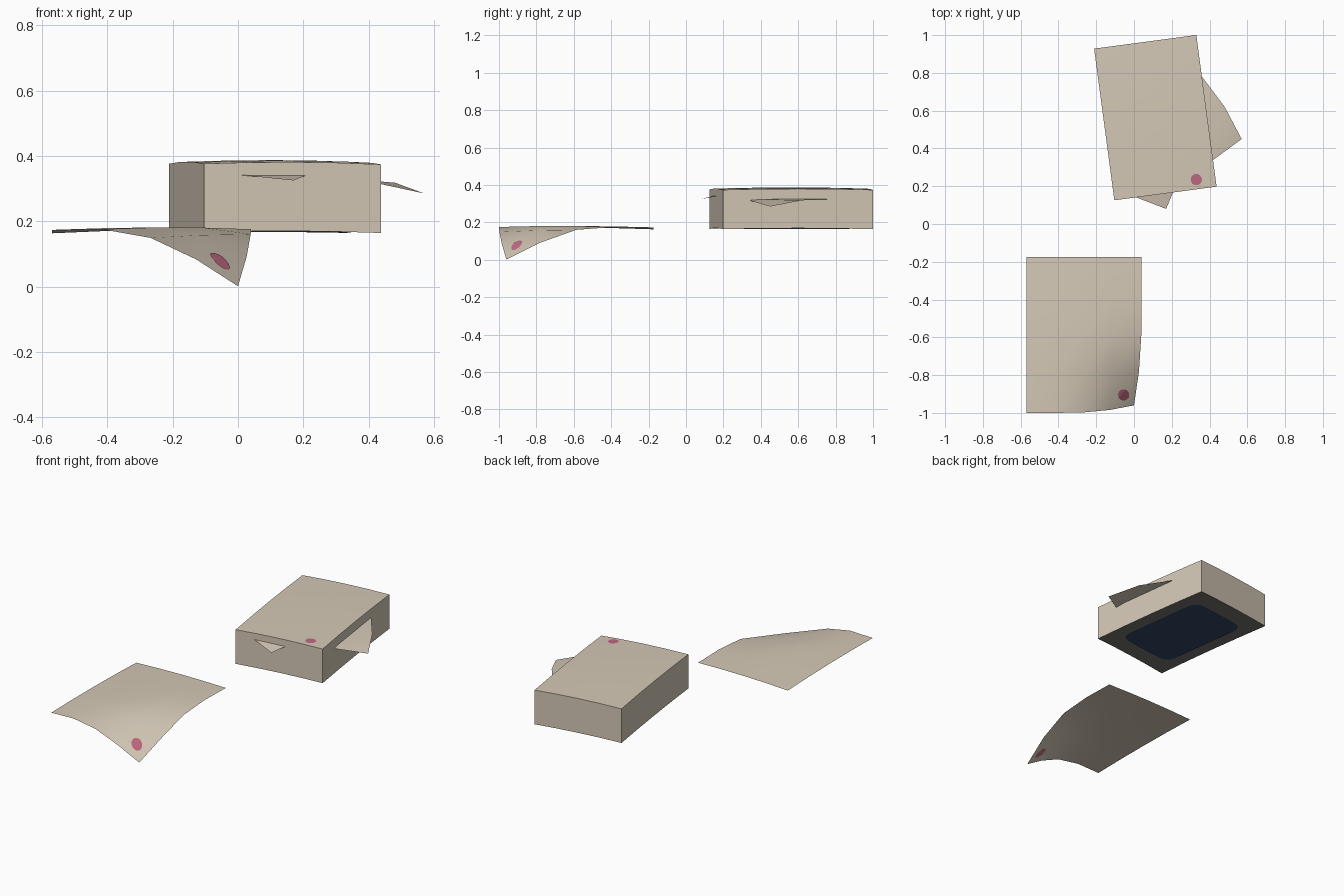
import bpy, bmesh, math
from mathutils import Vector, Matrix
from mathutils.bvhtree import BVHTree

if "Cube" in bpy.data.objects:
    bpy.data.objects.remove(bpy.data.objects["Cube"])


def material(name, rgb):
    m = bpy.data.materials.new(name)
    m.diffuse_color = (*rgb, 1)
    m.use_nodes = True
    m.node_tree.nodes["Principled BSDF"].inputs["Base Color"].default_value = m.diffuse_color
    return m


TAN = material("paper tan", (0.66, 0.58, 0.47))
PINK = material("dusty pink", (0.53, 0.14, 0.22))
NAVY = material("navy", (0.03, 0.06, 0.13))
GREY = material("dark grey", (0.17, 0.165, 0.16))


def finish(name, bm, mats, smooth=True):
    me = bpy.data.meshes.new(name)
    bm.to_mesh(me)
    bm.free()
    ob = bpy.data.objects.new(name, me)
    bpy.context.collection.objects.link(ob)
    for m in mats:
        me.materials.append(m)
    if smooth:
        bpy.ops.object.select_all(action='DESELECT')
        ob.select_set(True)
        bpy.context.view_layer.objects.active = ob
        bpy.ops.object.shade_smooth_by_angle(angle=math.radians(35))
    return ob


def grid(bm, n, fn):
    """n x n quads from fn(u, v), u and v in 0..1; returns the vertex rows."""
    rows = [[bm.verts.new(fn(i / n, j / n)) for i in range(n + 1)] for j in range(n + 1)]
    for j in range(n):
        for i in range(n):
            bm.faces.new((rows[j][i], rows[j][i + 1], rows[j + 1][i + 1], rows[j + 1][i]))
    return rows


def border(rows):
    n = len(rows) - 1
    return ([rows[0][i] for i in range(n)] + [rows[j][n] for j in range(n)]
            + [rows[n][i] for i in range(n, 0, -1)] + [rows[j][0] for j in range(n, 0, -1)])


def plate(name, tree, outline, mat, up, lift):
    """Thin marking draped on a surface: concentric rings cast along z."""
    bm = bmesh.new()
    c = sum(outline, Vector((0, 0))) / len(outline)

    def drop(p):
        hit = tree.ray_cast(Vector((p.x, p.y, 2 * up)), Vector((0, 0, -up)))[0]
        return bm.verts.new((p.x, p.y, hit.z + up * lift))

    centre = drop(c)
    rings = [[drop(c + (p - c) * s) for p in outline] for s in (0.4, 0.7, 1)]
    n = len(outline)
    for k in range(n):
        l = (k + 1) % n
        bm.faces.new((centre, rings[0][k], rings[0][l]))
        for a, b in zip(rings, rings[1:]):
            bm.faces.new((a[k], b[k], b[l], a[l]))
    if up < 0:
        bmesh.ops.reverse_faces(bm, faces=bm.faces[:])
    return finish(name, bm, [mat], False)


def circle(x, y, r, n=14):
    return [Vector((x + r * math.cos(2 * math.pi * k / n),
                    y + r * math.sin(2 * math.pi * k / n))) for k in range(n)]


# Loose sheet with one drooping corner
def sheet_point(u, v):
    w = 1 - v
    s = max(0, 0.9 * u + w - 1.3) / 0.6
    x, y = 2 * u - 1, 2 * v - 1
    z = 0.183 - 0.006 * (x * x + y * y) - 0.008 * (1 - u) * v - 0.17 * s ** 1.3
    cx = -0.57 + 0.61 * u - 0.04 * s ** 2
    return (cx, -1 + 0.825 * v + 0.04 * s ** 2, max(0, z))


bm = bmesh.new()
grid(bm, 4, sheet_point)
tree = BVHTree.FromBMesh(bm)
finish("loose_sheet", bm, [TAN])
for nm, up in (("sheet_spot_top", 1), ("sheet_spot_under", -1)):
    plate(nm, tree, circle(-0.055, -0.905, 0.03), PINK, up, 0.004)

# Turned stack of sheets, gently domed, with grey underside
TURN = Matrix.Translation((0.113, 0.563, 0)) @ Matrix.Rotation(math.radians(7.6), 4, 'Z')


def stack_point(base, dome):
    def fn(u, v):
        x, y = 2 * u - 1, 2 * v - 1
        return TURN @ Vector((0.273 * x, 0.405 * y, base - dome * (x * x + y * y) - 0.001 * x))
    return fn


bm = bmesh.new()
top = border(grid(bm, 4, stack_point(0.387, 0.006)))
low = border(grid(bm, 4, stack_point(0.175, 0.005)))
for k in range(len(top)):
    l = (k + 1) % len(top)
    bm.faces.new((low[k], low[l], top[l], top[k]))
bmesh.ops.recalc_face_normals(bm, faces=bm.faces[:])
for f in bm.faces:
    f.material_index = 1 if f.normal.z < -0.7 else 0
tree = BVHTree.FromBMesh(bm)
finish("sheet_stack", bm, [TAN, GREY])
plate("stack_spot", tree, circle(0.33, 0.235, 0.03), PINK, 1, 0.003)

# Rounded navy panel under the stack
panel = []
for q, (sx, sy) in enumerate(((1, 1), (-1, 1), (-1, -1), (1, -1))):
    for k in range(6):
        a = math.radians(90 * q + 18 * k)
        p = TURN @ Vector((sx * 0.135 + 0.06 * math.cos(a), sy * 0.235 + 0.06 * math.sin(a), 0))
        panel.append(p.xy)
plate("under_panel", tree, panel, NAVY, -1, 0.004)


# Sheet corners poking out of the stack
def flap(name, pts):
    bm = bmesh.new()
    vs = [bm.verts.new(p) for p in pts]
    for k in range(1, len(vs) - 1):
        bm.faces.new((vs[0], vs[k], vs[k + 1]))
    finish(name, bm, [TAN])


flap("right_sheet_corner", [(0.38, 0.31, 0.326), (0.57, 0.45, 0.285), (0.48, 0.62, 0.318),
                            (0.36, 0.78, 0.325), (0.33, 0.80, 0.326)])
flap("front_sheet_corner", [(-0.03, 0.157, 0.345), (0.17, 0.08, 0.325), (0.22, 0.20, 0.345)])
